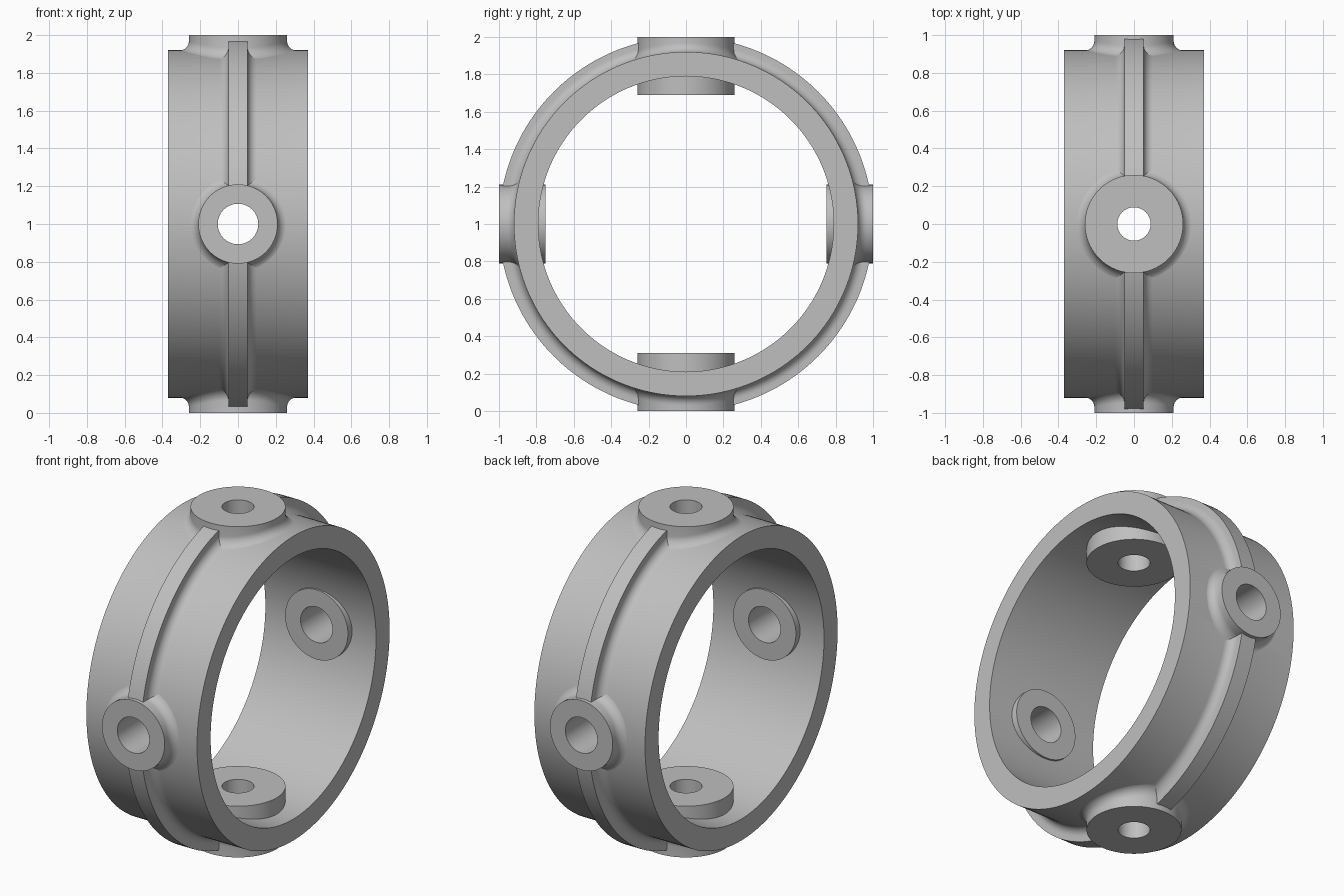
import bpy, bmesh
from math import sin, cos, pi, sqrt

old = bpy.data.objects.get("Cube")
if old:
    bpy.data.objects.remove(old)

OUTER, INNER, HALF = 0.92, 0.79, 0.37   # band radii and half width
RIB, FILLET = 0.05, 0.05                # rib half width, blend radius
STEPS = 8

grey = bpy.data.materials.new("plain grey")
grey.diffuse_color = (0.52, 0.52, 0.52, 1)
grey.use_nodes = True
grey.node_tree.nodes["Principled BSDF"].inputs["Base Color"].default_value = grey.diffuse_color


def revolve(name, section, count):
    """Closed loop of points per angle, bridged all the way round."""
    bm = bmesh.new()
    loops = [[bm.verts.new(p) for p in section(2 * pi * i / count)] for i in range(count)]
    for i in range(count):
        a, b = loops[i], loops[(i + 1) % count]
        for j in range(len(a)):
            k = (j + 1) % len(a)
            bm.faces.new((a[j], a[k], b[k], b[j]))
    bmesh.ops.recalc_face_normals(bm, faces=bm.faces)
    mesh = bpy.data.meshes.new(name)
    bm.to_mesh(mesh)
    bm.free()
    mesh.materials.append(grey)
    obj = bpy.data.objects.new(name, mesh)
    bpy.context.collection.objects.link(obj)
    obj.location.z = 1
    return obj


def activate(obj):
    bpy.ops.object.select_all(action='DESELECT')
    obj.select_set(True)
    bpy.context.view_layer.objects.active = obj


def smooth(obj):
    activate(obj)
    bpy.ops.object.shade_smooth_by_angle(angle=pi / 6)


# Quarter-round blend, from the flat surface up to the wall
blend = [(FILLET * (1 - sin(a)), FILLET * (1 - cos(a)))
         for a in (pi / 2 * i / STEPS for i in range(STEPS, -1, -1))]
blend.reverse()

# Band with a filleted central rib on its outside
right_half = [(HALF, INNER), (HALF, OUTER)]
right_half += [(RIB + d, OUTER + h) for d, h in blend] + [(RIB, 1)]
profile = right_half + [(-x, r) for x, r in reversed(right_half)]
band = revolve("band", lambda t: [(x, r * cos(t), r * sin(t)) for x, r in profile], 160)


def make_boss(name, radius, bore, low, turn):
    """Bored boss whose blend follows the curved band."""
    def section(t):
        def at(r, z):
            return (r * cos(t), r * sin(t), z)

        def on_band(r, h):
            return at(r, sqrt(OUTER ** 2 - (r * sin(t)) ** 2) + h)
        pts = [at(bore, low), at(radius, low), on_band(radius, -FILLET)]
        pts += [on_band(radius + d, h - 0.001) for d, h in blend]
        return pts + [at(radius, 1), at(bore, 1)]
    boss = revolve(name, section, 96)
    boss.rotation_euler.x = turn
    smooth(boss)

    # Clear the band and rib from inside the boss
    bpy.ops.mesh.primitive_cylinder_add(vertices=64, radius=radius - 0.01, depth=0.6,
                                        location=(0, -sin(turn) * 0.9, 1 + cos(turn) * 0.9),
                                        rotation=(turn, 0, 0))
    cutter = bpy.context.object
    cutter.name = name + "_cutter"
    cutter.hide_render = True
    activate(band)
    mod = band.modifiers.new("opening", 'BOOLEAN')
    mod.operation = 'DIFFERENCE'
    mod.solver = 'EXACT'
    mod.object = cutter
    bpy.ops.object.modifier_apply(modifier=mod.name)
    bpy.data.objects.remove(cutter)


make_boss("top_boss", 0.26, 0.088, 0.69, 0)
make_boss("front_boss", 0.21, 0.107, 0.75, pi / 2)
make_boss("bottom_boss", 0.26, 0.088, 0.69, pi)
make_boss("back_boss", 0.21, 0.107, 0.75, -pi / 2)
smooth(band)
